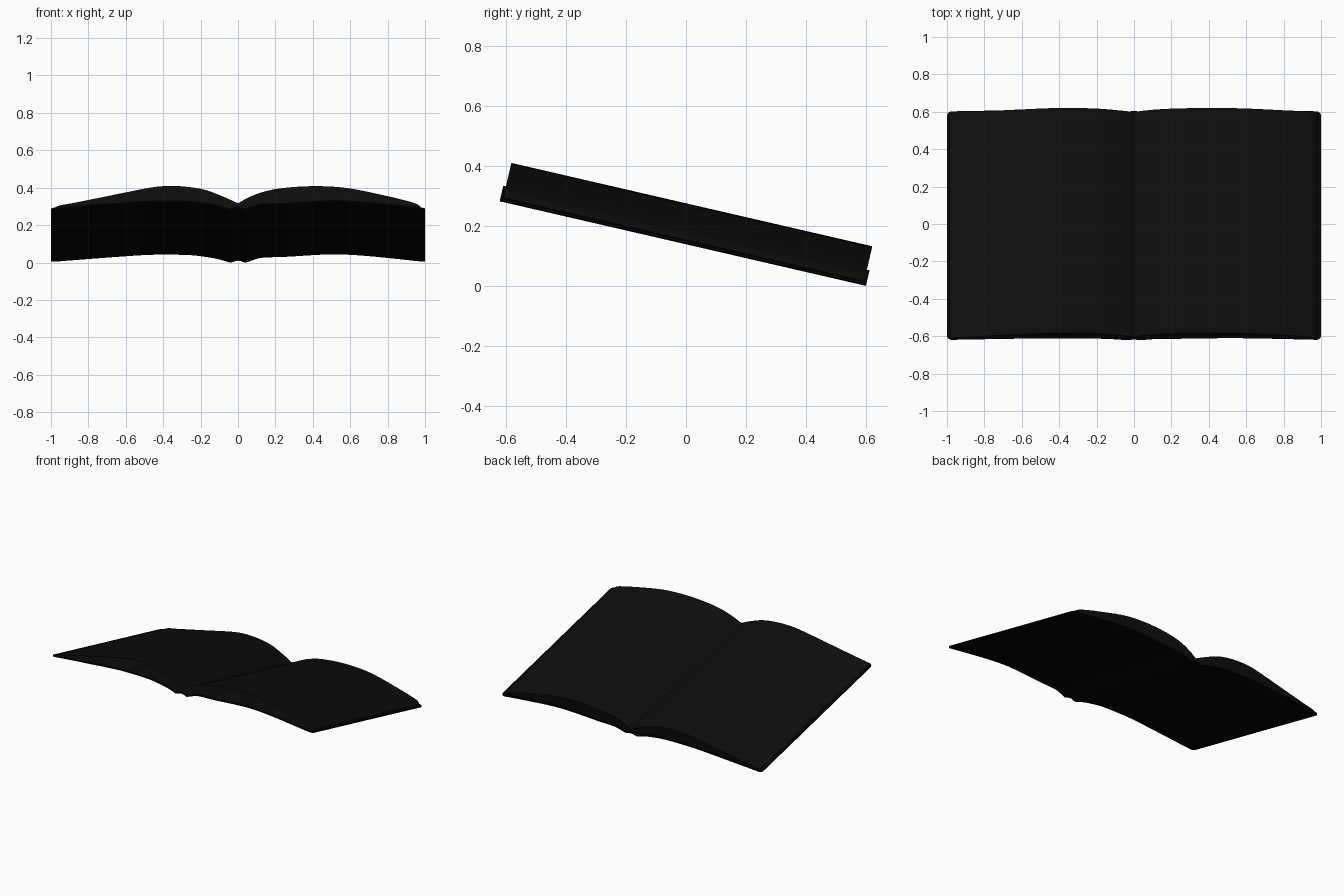
import bpy, bmesh, math
from mathutils import Matrix, Vector

if "Cube" in bpy.data.objects:
    bpy.data.objects.remove(bpy.data.objects["Cube"])

TILT = math.radians(-13)


def material(name, colour):
    m = bpy.data.materials.new(name)
    m.diffuse_color = (*colour, 1)
    m.use_nodes = True
    m.node_tree.nodes["Principled BSDF"].inputs["Base Color"].default_value = m.diffuse_color
    return m


page_mat = material("page black", (0.004, 0.004, 0.004))
cover_mat = material("cover black", (0.0015, 0.0015, 0.002))


def curve(points):
    """Smooth interpolation through (x, z) profile points."""
    def f(x):
        i = 0
        while i < len(points) - 2 and x > points[i + 1][0]:
            i += 1

        def slope(k):
            a, b = points[max(k - 1, 0)], points[min(k + 1, len(points) - 1)]
            return (b[1] - a[1]) / (b[0] - a[0])
        (x0, z0), (x1, z1) = points[i], points[i + 1]
        h = x1 - x0
        t = (x - x0) / h
        return ((2*t**3 - 3*t*t + 1) * z0 + (t**3 - 2*t*t + t) * h * slope(i)
                + (3*t*t - 2*t**3) * z1 + (t**3 - t*t) * h * slope(i + 1))
    return f


# cross-sections: underside of the cover and upper face of each page block
under = curve([(-1, .003), (-.75, .023), (-.5, .041), (-.4, .043), (-.25, .040),
               (-.12, .022), (-.07, .008), (-.04, 0), (-.02, .006), (0, .010),
               (.02, .006), (.04, 0), (.07, .010), (.12, .025), (.25, .031),
               (.5, .045), (.65, .039), (.8, .025), (1, .003)])
left_top = curve([(-.98, .015), (-.95, .027), (-.9, .036), (-.7, .077), (-.48, .122),
                  (-.4, .132), (-.3, .131), (-.18, .113), (-.08, .075), (0, .038)])
right_top = curve([(0, .038), (.05, .067), (.12, .096), (.22, .119), (.4, .132),
                   (.58, .122), (.8, .077), (.93, .044), (.96, .032), (.98, .015)])
THICK = 0.008


def slab(name, xs, bottom, top, half, mat):
    """Solid lofted across x; half(x) is its half length along y."""
    bm = bmesh.new()
    rings = []
    for x in xs:
        h, b, t = half(x), bottom(x), top(x)
        rings.append([bm.verts.new(p) for p in
                      ((x, -h, b), (x, h, b), (x, h, t), (x, -h, t))])
    for a, b in zip(rings, rings[1:]):
        for k in range(4):
            bm.faces.new((a[k], a[(k+1) % 4], b[(k+1) % 4], b[k]))
    bm.faces.new(rings[0])
    bm.faces.new(rings[-1][::-1])
    bmesh.ops.recalc_face_normals(bm, faces=bm.faces)
    me = bpy.data.meshes.new(name)
    bm.to_mesh(me)
    bm.free()
    me.materials.append(mat)
    ob = bpy.data.objects.new(name, me)
    bpy.context.collection.objects.link(ob)
    bpy.context.view_layer.objects.active = ob
    ob.select_set(True)
    return ob


def rounded(edge, half, r):
    """Half length that falls off around a rounded corner."""
    def f(x):
        d = max(0, abs(x) - (edge - r))
        return half - r + math.sqrt(max(0, r*r - d*d))
    return f


def spread(a, b, n):
    return [a + (b - a) * i / n for i in range(n + 1)]


# cover with rounded corners and a ridged spine
corner = [-1, -.9985, -.995, -.988, -.98, -.97]
xs = corner + spread(-.94, -.16, 26) + spread(-.14, .14, 28) + spread(.16, .94, 26)
xs += [-x for x in reversed(corner)]
cover = slab("cover", xs, under, lambda x: under(x) + THICK,
             rounded(1, .626, .025), cover_mat)

# two page blocks meeting in the gutter
lower = lambda x: under(x) + THICK - .001
edge = [.98, .975, .97, .96, .95, .93]
inner = spread(.91, 0, 45)
page_len = rounded(.98, .617, .012)
left = slab("left_pages", [-x for x in edge + inner], lower, left_top, page_len, page_mat)
right = slab("right_pages", edge + inner, lower, right_top, page_len, page_mat)

# lean the book, then rest it on the ground centred in y
parts = [cover, left, right]
for ob in parts:
    ob.data.transform(Matrix.Rotation(TILT, 4, 'X'))
pts = [v.co for ob in parts for v in ob.data.vertices]
ys = [p.y for p in pts]
shift = Vector((0, -(min(ys) + max(ys)) / 2, -min(p.z for p in pts)))
for ob in parts:
    ob.data.transform(Matrix.Translation(shift))
    ob.data.update()
bpy.ops.object.shade_smooth_by_angle(angle=math.radians(35))
